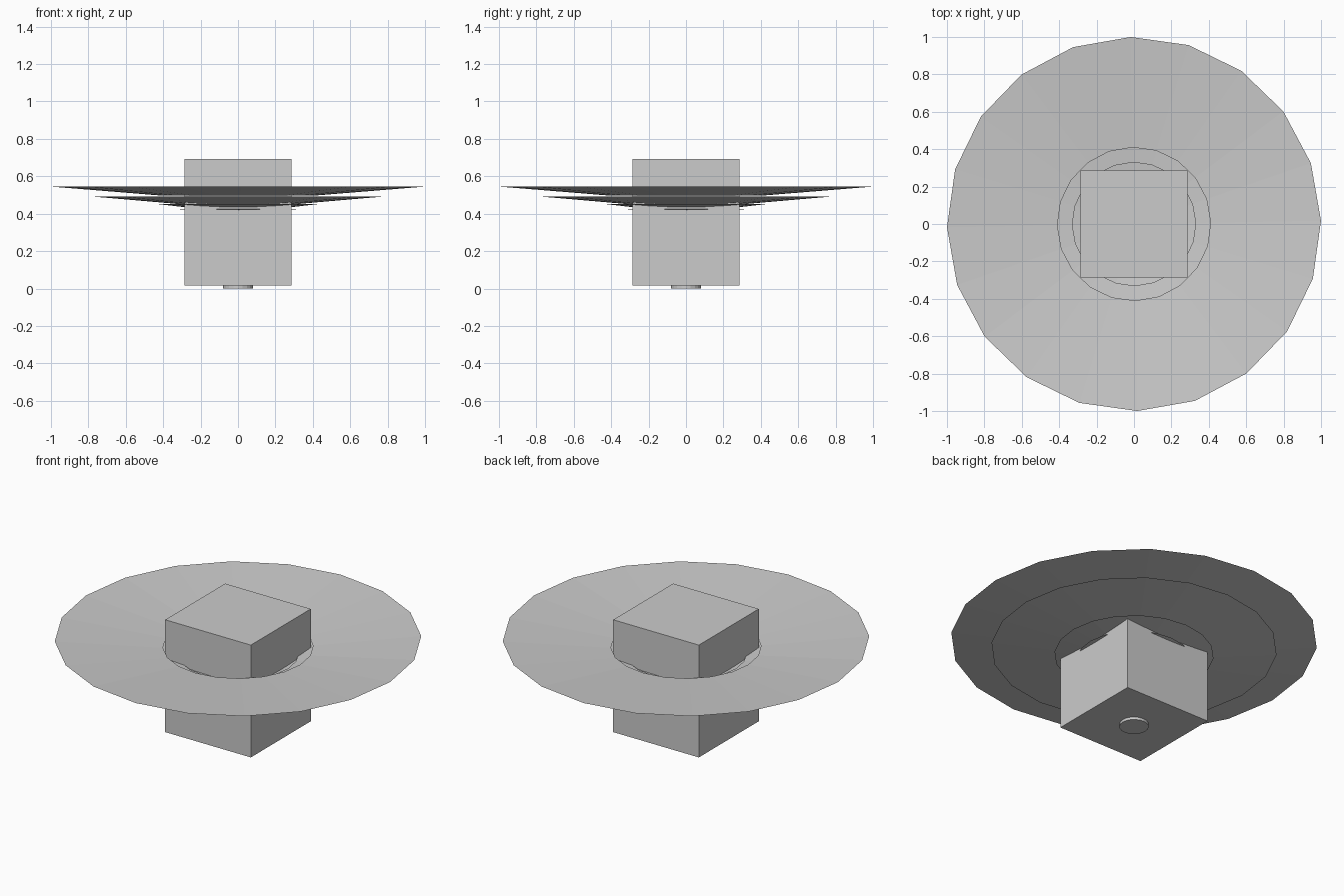
import bpy, bmesh, math

if "Cube" in bpy.data.objects:
    bpy.data.objects.remove(bpy.data.objects["Cube"])

grey = bpy.data.materials.new("light grey")
grey.diffuse_color = (0.6, 0.6, 0.6, 1)
grey.use_nodes = True
grey.node_tree.nodes["Principled BSDF"].inputs["Base Color"].default_value = grey.diffuse_color


def add_object(name, bm):
    mesh = bpy.data.meshes.new(name)
    bm.to_mesh(mesh)
    bm.free()
    mesh.materials.append(grey)
    obj = bpy.data.objects.new(name, mesh)
    bpy.context.collection.objects.link(obj)
    return obj


def dish(name, r_out, z_out, r_in, z_in, sides=20, turn=1.0):
    """Thin open ring sloping down towards the middle."""
    bm = bmesh.new()
    rings = []
    for r, z in ((r_out, z_out), (r_in, z_in)):
        ring = []
        for i in range(sides):
            a = math.radians(turn) + 2 * math.pi * i / sides
            ring.append(bm.verts.new((r * math.cos(a), r * math.sin(a), z)))
        rings.append(ring)
    for i in range(sides):
        j = (i + 1) % sides
        bm.faces.new((rings[0][i], rings[0][j], rings[1][j], rings[1][i]))
    return add_object(name, bm)


# Square central body
bm = bmesh.new()
bmesh.ops.create_cube(bm, size=1)
for v in bm.verts:
    v.co = (v.co.x * 0.57, v.co.y * 0.57, 0.016 + (v.co.z + 0.5) * 0.676)
add_object("body", bm)

# Small round stud underneath
bm = bmesh.new()
bmesh.ops.create_cone(bm, cap_ends=True, segments=20, radius1=0.08,
                      radius2=0.08, depth=0.03)
bmesh.ops.translate(bm, verts=bm.verts, vec=(0, 0, 0.015))
add_object("bottom_stud", bm)

# Nested shallow dishes, widest on top
dish("top_dish", 1.0, 0.545, 0.41, 0.497)
dish("second_dish", 0.78, 0.492, 0.33, 0.453)
dish("third_dish", 0.435, 0.452, 0.24, 0.43)
dish("lowest_dish", 0.312, 0.424, 0.2, 0.412)
